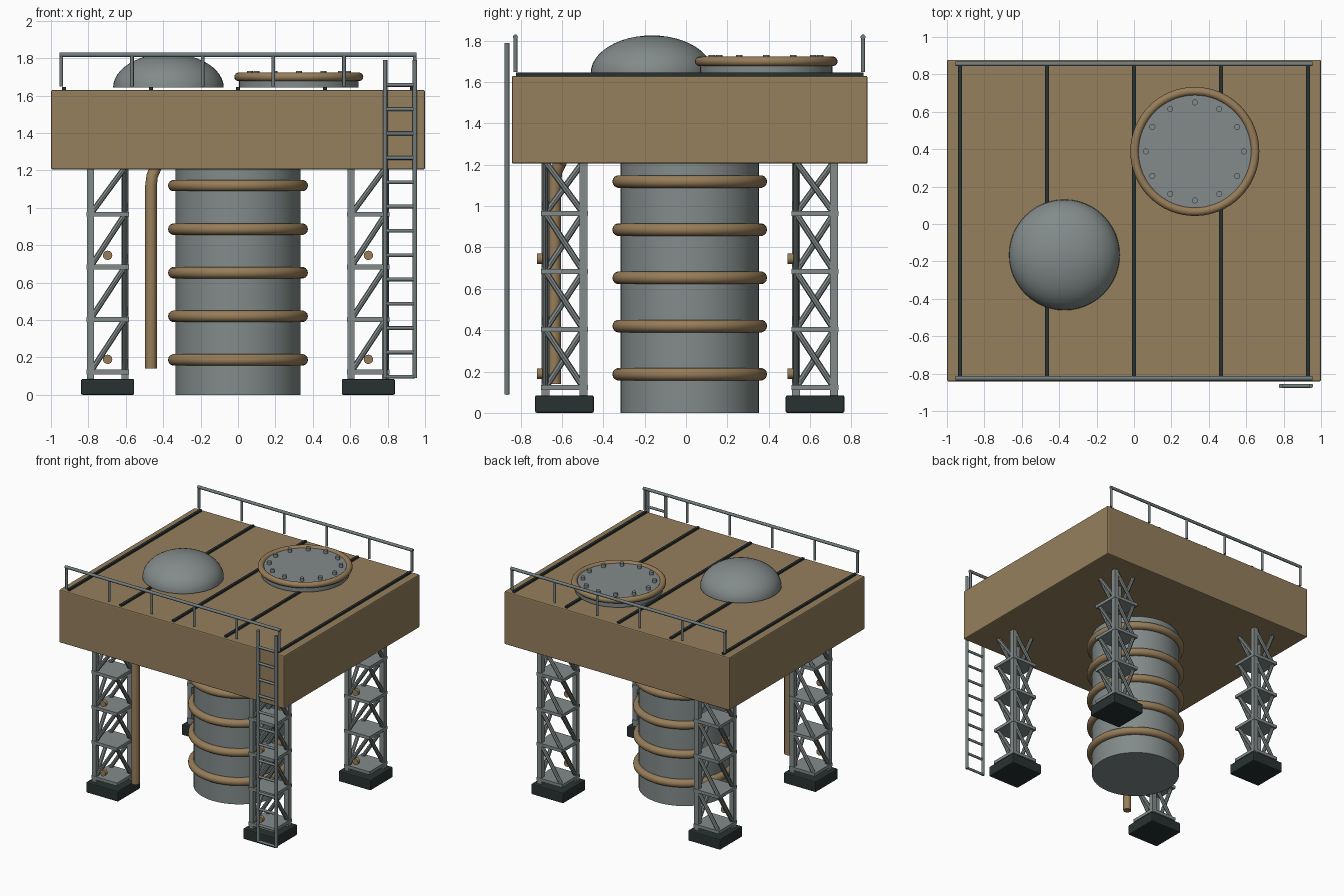
import bpy, bmesh, math
from mathutils import Vector, Matrix

if "Cube" in bpy.data.objects:
    bpy.data.objects.remove(bpy.data.objects["Cube"])


def mat(name, rgb):
    m = bpy.data.materials.new(name)
    m.diffuse_color = (*rgb, 1)
    m.use_nodes = True
    m.node_tree.nodes["Principled BSDF"].inputs["Base Color"].default_value = m.diffuse_color
    return m


TAN = mat("tan_paint", (0.30, 0.215, 0.108))
BRONZE = mat("bronze", (0.31, 0.205, 0.10))
STEEL = mat("grey_steel", (0.225, 0.26, 0.255))
RAIL = mat("rail_steel", (0.17, 0.205, 0.21))
DARK = mat("dark_rubber", (0.022, 0.031, 0.031))
CY = 0.018      # middle of the deck in y
DECK = 1.63     # top of the deck


def finish(name, bm, m, smooth=True):
    me = bpy.data.meshes.new(name)
    bm.to_mesh(me)
    bm.free()
    me.materials.append(m)
    ob = bpy.data.objects.new(name, me)
    bpy.context.collection.objects.link(ob)
    if smooth:
        bpy.context.view_layer.objects.active = ob
        ob.select_set(True)
        bpy.ops.object.shade_smooth_by_angle(angle=math.radians(35))
        ob.select_set(False)
    return ob


def add_box(bm, c, s):
    bmesh.ops.create_cube(bm, size=1, matrix=Matrix.Translation(c) @ Matrix.Diagonal((*s, 1)))


def add_rod(bm, a, b, r, n=12):
    a, b = Vector(a), Vector(b)
    d = b - a
    rot = d.to_track_quat('Z', 'Y').to_matrix().to_4x4()
    bmesh.ops.create_cone(bm, cap_ends=True, segments=n, radius1=r, radius2=r, depth=d.length,
                          matrix=Matrix.Translation((a + b) / 2) @ rot)


def bevel(ob, w):
    mod = ob.modifiers.new("bevel", 'BEVEL')
    mod.width, mod.segments = w, 2


def ring(name, loc, major, minor):
    bpy.ops.mesh.primitive_torus_add(location=loc, major_radius=major, minor_radius=minor,
                                     major_segments=64, minor_segments=14)
    ob = bpy.context.object
    ob.name = name
    ob.data.materials.append(BRONZE)
    bpy.ops.object.shade_smooth()
    return ob


# deck block
bm = bmesh.new()
add_box(bm, (0, CY, (1.205 + DECK) / 2), (2, 1.72, DECK - 1.205))
bevel(finish("deck", bm, TAN, False), 0.008)

# dark seams across the deck
bm = bmesh.new()
for i in range(-2, 3):
    add_box(bm, (i * 0.465, CY, DECK + 0.007), (0.02, 1.68, 0.016))
finish("deck_seams", bm, DARK, False)

# central column with its hoops
bm = bmesh.new()
add_rod(bm, (0, CY, 0), (0, CY, 1.21), 0.335, 48)
finish("column", bm, STEEL)
for i in range(5):
    ring("column_hoop", (0, CY, 0.187 + i * 0.233), 0.343, 0.031)

# lattice legs
H = 0.092
LEVELS = [0.122 + i * 0.281 for i in range(5)]
for sx in (-1, 1):
    for sy in (-1, 1):
        x, y = sx * 0.697, CY + sy * 0.606
        bm = bmesh.new()
        add_box(bm, (x, y, 0.0425), (0.284, 0.284, 0.085))
        bevel(finish("foot_pad", bm, DARK, False), 0.008)
        bm = bmesh.new()
        for k in (-1, 1):
            add_box(bm, (x + k * H, y + k * H, 0.645), (0.038, 0.038, 1.13))
        finish("leg_posts", bm, STEEL, False)
        bm = bmesh.new()
        for z in LEVELS[:4]:
            add_box(bm, (x, y, z), (0.228, 0.228, 0.025))
        finish("leg_plates", bm, STEEL, False)
        bm = bmesh.new()
        for z in LEVELS[:4]:
            t = min(z + 0.281, 1.215)
            for k in (-1, 1):
                add_rod(bm, (x - H, y + k * H, z), (x + H, y + k * H, t), 0.015, 8)
                add_rod(bm, (x + k * H, y + k * H, z), (x + k * H, y - k * H, t), 0.015, 8)
        finish("leg_braces", bm, STEEL)
        bm = bmesh.new()
        for z in (0.19, 0.746):
            add_rod(bm, (x, y - 0.132, z), (x, y - 0.105, z), 0.025, 16)
        finish("leg_studs", bm, BRONZE)

# drain pipe with a bent top
cu = bpy.data.curves.new("drain_pipe", 'CURVE')
cu.dimensions = '3D'
cu.bevel_depth, cu.bevel_resolution, cu.use_fill_caps = 0.031, 4, True
sp = cu.splines.new('POLY')
pts = [(-0.465, -0.635, 0.14), (-0.465, -0.635, 1.12), (-0.459, -0.628, 1.17), (-0.44, -0.605, 1.215)]
sp.points.add(len(pts) - 1)
for p, c in zip(sp.points, pts):
    p.co = (*c, 1)
sp.use_smooth = True
cu.materials.append(BRONZE)
bpy.context.collection.objects.link(bpy.data.objects.new("drain_pipe", cu))

# dome: flattened upper half of a sphere
bm = bmesh.new()
bmesh.ops.create_uvsphere(bm, u_segments=48, v_segments=24, radius=0.296)
bmesh.ops.bisect_plane(bm, geom=bm.verts[:] + bm.edges[:] + bm.faces[:], plane_co=(0, 0, 0),
                       plane_no=(0, 0, 1), clear_inner=True, dist=1e-5)
bmesh.ops.holes_fill(bm, edges=[e for e in bm.edges if e.is_boundary])
bmesh.ops.scale(bm, vec=(1, 1, 0.62), verts=bm.verts[:])
bmesh.ops.translate(bm, vec=(-0.372, -0.165, 1.642), verts=bm.verts[:])
finish("dome", bm, STEEL)

# round hatch with rim and bolts
hx, hy = 0.325, 0.388
bm = bmesh.new()
add_rod(bm, (hx, hy, 1.642), (hx, hy, 1.708), 0.32, 48)
finish("hatch", bm, STEEL)
ring("hatch_rim", (hx, hy, 1.7), 0.322, 0.023)
bm = bmesh.new()
for i in range(12):
    a = i * math.pi / 6
    bx, by = hx + 0.262 * math.cos(a), hy + 0.262 * math.sin(a)
    add_rod(bm, (bx, by, 1.7), (bx, by, 1.732), 0.016)
finish("hatch_bolts", bm, STEEL)

# front and back guard rails
for name, y in (("front_rail", -0.825), ("back_rail", 0.856)):
    bm = bmesh.new()
    add_rod(bm, (-0.955, y, 1.818), (0.955, y, 1.818), 0.012)
    for i in range(6):
        px = -0.945 + i * 0.378
        add_rod(bm, (px, y, 1.648), (px, y, 1.818), 0.01)
    finish(name, bm, RAIL)

# ladder
bm = bmesh.new()
LY = -0.866
for px in (0.786, 0.946):
    add_rod(bm, (px, LY, 0.09), (px, LY, 1.79), 0.012)
for i in range(13):
    z = 0.097 + i * 0.13
    add_rod(bm, (0.786, LY, z), (0.946, LY, z), 0.01)
finish("ladder", bm, RAIL)
